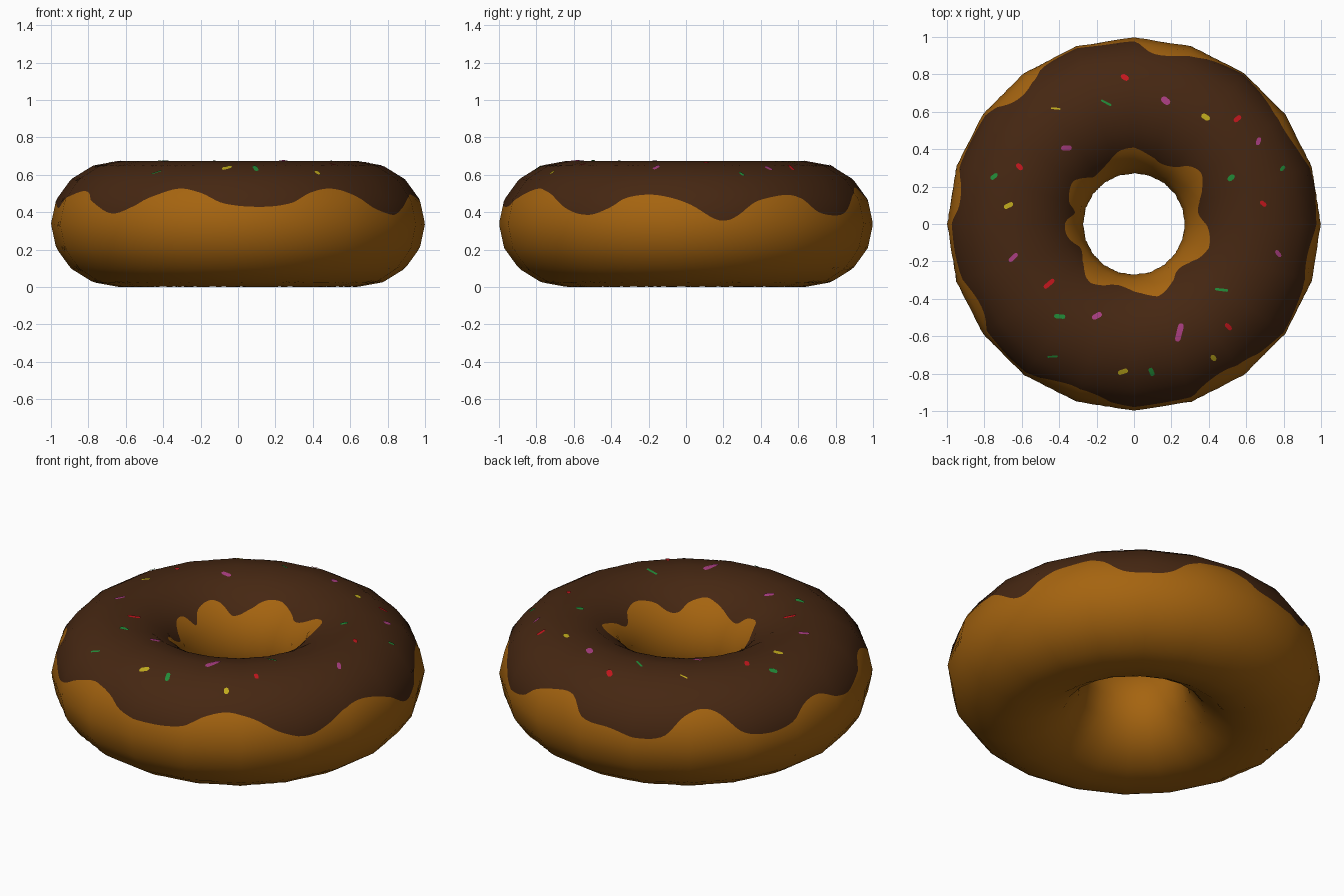
import bpy, math
from mathutils import Vector

if "Cube" in bpy.data.objects:
    bpy.data.objects.remove(bpy.data.objects["Cube"])

R, A, B = 0.635, 0.365, 0.3375      # ring radius, tube half width, tube half height
MAJOR, MINOR = 20, 16               # facets round the ring and round the tube
TAU = 2 * math.pi


def material(name, rgb):
    m = bpy.data.materials.new(name)
    m.diffuse_color = (*rgb, 1)
    m.use_nodes = True
    m.node_tree.nodes["Principled BSDF"].inputs["Base Color"].default_value = m.diffuse_color
    return m


dough_mat = material("golden dough", (0.376, 0.127, 0.005))
icing_mat = material("chocolate icing", (0.060, 0.020, 0.006))


def torus(t, p):
    r = R + A * math.cos(p)
    return Vector((r * math.cos(t), r * math.sin(t), B + B * math.sin(p)))


def surface(t, p):
    """Point on the faceted ring at ring angle t and tube angle p."""
    st, sp = TAU / MAJOR, TAU / MINOR
    i, j = math.floor(t / st + 1e-6), math.floor(p / sp + 1e-6)
    u, v = t / st - i, p / sp - j
    low = torus(i * st, j * sp).lerp(torus((i + 1) * st, j * sp), u)
    high = torus(i * st, (j + 1) * sp).lerp(torus((i + 1) * st, (j + 1) * sp), u)
    return low.lerp(high, v)


def normal(t, p):
    c = math.cos(p) / A
    return Vector((c * math.cos(t), c * math.sin(t), math.sin(p) / B)).normalized()


def build(name, verts, normals, faces, mat):
    me = bpy.data.meshes.new(name)
    me.from_pydata(verts, [], faces)
    me.materials.append(mat)
    me.shade_smooth()
    me.normals_split_custom_set_from_vertices(normals)
    ob = bpy.data.objects.new(name, me)
    bpy.context.collection.objects.link(ob)
    return ob


def periodic(keys):
    """Smooth closed curve through (degrees, value) keys."""
    n = len(keys)

    def key(i):
        d, v = keys[i % n]
        return d + 360 * (i // n), v

    def slope(i):
        (a, x), (b, y) = key(i - 1), key(i + 1)
        return (y - x) / (b - a)

    def f(deg):
        deg = (deg - keys[0][0]) % 360 + keys[0][0]
        i = max(k for k in range(n) if keys[k][0] <= deg)
        (a, x), (b, y) = key(i), key(i + 1)
        h = b - a
        s = (deg - a) / h
        return (x * (1 + 2 * s) * (1 - s) ** 2 + slope(i) * h * s * (1 - s) ** 2
                + y * s * s * (3 - 2 * s) + slope(i + 1) * h * s * s * (s - 1))
    return f


# Outer drip line: height of the icing edge round the ring
outer_z = periodic([
    (1, .445), (9, .365), (12, .355), (15, .37), (22, .45), (28, .48), (35, .495),
    (40, .475), (47, .40), (56, .385), (62, .41), (68, .48), (75, .52), (84, .53),
    (91, .44), (100, .42), (110, .39), (118, .41), (124, .51), (130, .545), (136, .52),
    (143, .42), (152, .385), (160, .41), (166, .48), (174, .50), (181, .45), (189, .425),
    (197, .475), (206, .515), (212, .505), (217, .455), (226, .395), (234, .425),
    (241, .485), (250, .53), (258, .505), (265, .45), (277, .43), (287, .45), (294, .505),
    (302, .53), (310, .50), (319, .42), (328, .387), (335, .425), (341, .48), (350, .495)])

# Inner drip line: radius of the icing edge inside the hole
inner_r = periodic([
    (8, .35), (16, .357), (26, .406), (38, .449), (46, .43), (54, .376), (67, .354),
    (77, .379), (90, .405), (101, .40), (113, .355), (130, .327), (140, .38), (148, .397),
    (160, .37), (169, .32), (178, .364), (189, .368), (203, .314), (217, .336),
    (228, .386), (241, .378), (252, .336), (266, .348), (279, .384), (290, .404),
    (302, .378), (311, .341), (322, .347), (333, .397), (346, .418), (357, .396)])


def outer_phi(deg):
    return math.asin((outer_z(deg) - B) / B)


def inner_phi(deg):
    return math.acos((inner_r(deg) - R) / A)


def shell(name, start, end, rows, mat, cols=240):
    """Strip of the ring between two tube-angle limits."""
    verts, normals, faces = [], [], []
    for c in range(cols):
        t, deg = TAU * c / cols, 360 * c / cols
        p0, p1 = start(deg), end(deg)
        for k in range(rows + 1):
            p = p0 + (p1 - p0) * k / rows
            verts.append(surface(t, p))
            normals.append(normal(t, p))
    w = rows + 1
    for c in range(cols):
        d = (c + 1) % cols
        for k in range(rows):
            faces.append((c * w + k, d * w + k, d * w + k + 1, c * w + k + 1))
    return build(name, verts, normals, faces, mat)


shell("icing", outer_phi, inner_phi, 32, icing_mat)
shell("dough", inner_phi, lambda d: outer_phi(d) + TAU, 48, dough_mat)


# Sprinkles: thin rounded plates draped on the icing (x, y, heading, length, width)
sprinkles = {
    "red": ((0.54, 0.008, 0.012), [
        (-.05, .79, -40, .05, .028), (.56, .57, 40, .05, .025), (.70, .11, -40, .04, .022),
        (.51, -.555, -45, .045, .022), (-.455, -.32, 40, .07, .024), (-.62, .31, -45, .045, .025)]),
    "pink": ((0.40, 0.048, 0.22), [
        (.17, .665, -45, .058, .033), (.67, .445, 70, .045, .025), (.78, -.16, -50, .045, .022),
        (.245, -.585, 75, .10, .032), (-.20, -.495, 30, .06, .027), (-.65, -.18, 45, .06, .025),
        (-.365, .41, 0, .06, .027)]),
    "yellow": ((0.52, 0.40, 0.012), [
        (-.42, .62, 0, .05, .010), (.385, .575, -40, .052, .028), (.43, -.725, -55, .036, .027),
        (-.06, -.797, 25, .06, .025), (-.68, .10, 25, .055, .025)]),
    "green": ((0.016, 0.26, 0.04), [
        (-.15, .655, -25, .06, .012), (.80, .30, 50, .035, .018), (.525, .25, 40, .045, .027),
        (.47, -.353, -5, .07, .014), (-.40, -.497, 0, .065, .022), (-.44, -.717, 0, .055, .010),
        (.095, -.80, -70, .05, .024), (-.75, .255, 40, .045, .025)]),
}


def drape(x, y):
    """Ring and tube angle of the icing point under (x, y)."""
    return math.atan2(y, x), math.acos(max(-1, min(1, (math.hypot(x, y) - R) / A)))


for colour, (rgb, spots) in sprinkles.items():
    verts, normals, faces = [], [], []
    for x, y, heading, length, width in spots:
        h = math.radians(heading)
        r, s = width / 2, length / 2 - width / 2
        outline = [(0, 0)]
        for side, turn in ((1, -math.pi / 2), (-1, math.pi / 2)):
            outline += [(side * s + r * math.cos(turn + k * math.pi / 4),
                         r * math.sin(turn + k * math.pi / 4)) for k in range(5)]
        base = len(verts)
        for a, b in outline:
            t, p = drape(x + a * math.cos(h) - b * math.sin(h),
                         y + a * math.sin(h) + b * math.cos(h))
            n = normal(t, p)
            verts.append(surface(t, p) + n * 0.004)
            normals.append(n)
        faces += [(base, base + 1 + k, base + 1 + (k + 1) % 10) for k in range(10)]
    build(colour + "_sprinkles", verts, normals, faces, material(colour + " sugar", rgb))
